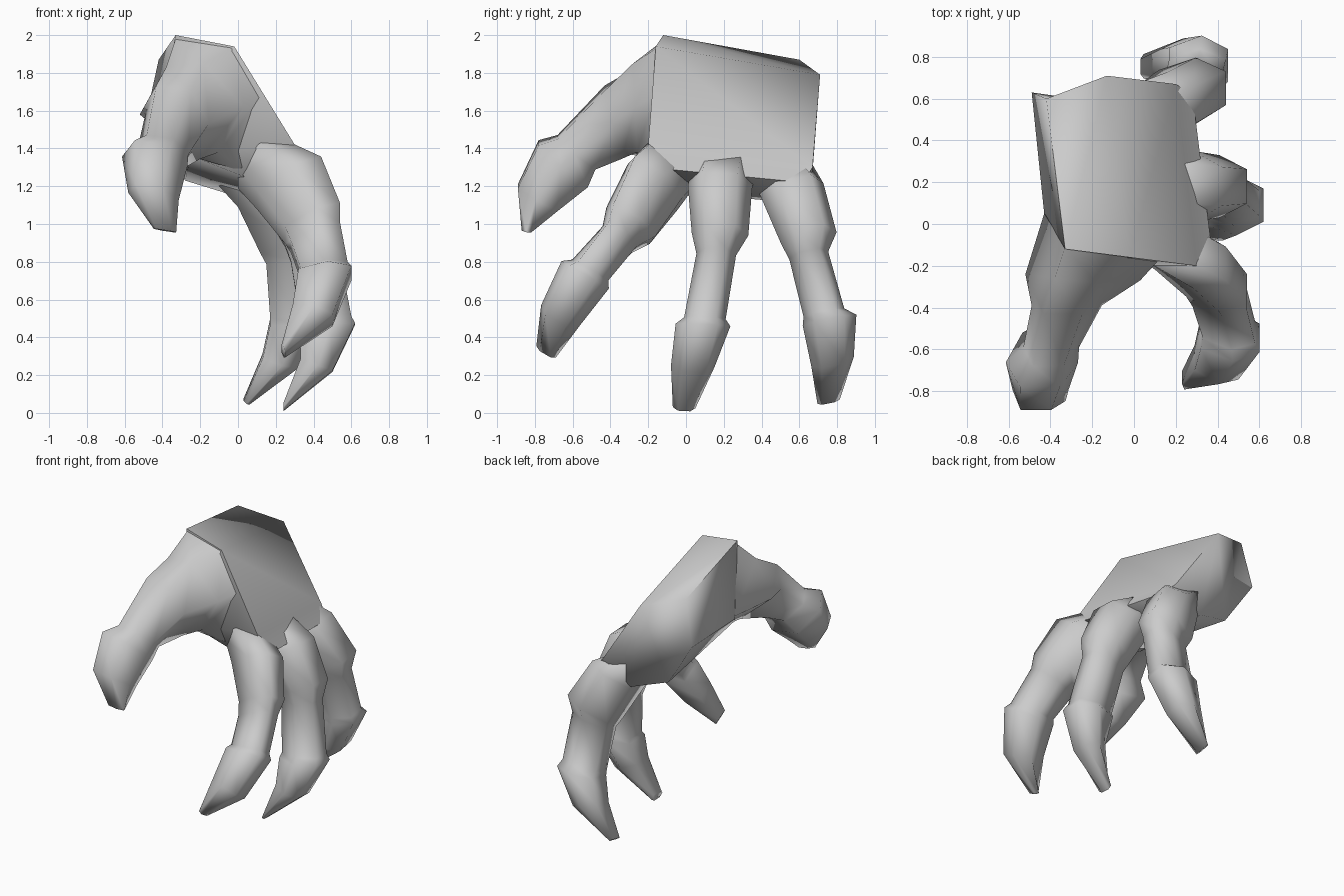
import bpy, bmesh
from mathutils import Vector


def loft(name, rings, angle=1.5):
    """Skin a list of equal-sized point rings and cap both ends."""
    bm = bmesh.new()
    vs = [[bm.verts.new(p) for p in ring] for ring in rings]
    n = len(vs[0])
    for a, b in zip(vs, vs[1:]):
        for i in range(n):
            j = (i + 1) % n
            bm.faces.new((a[i], a[j], b[j], b[i]))
    bm.faces.new(vs[0])
    bm.faces.new(vs[-1])
    bmesh.ops.recalc_face_normals(bm, faces=bm.faces)
    me = bpy.data.meshes.new(name)
    bm.to_mesh(me)
    bm.free()
    ob = bpy.data.objects.new(name, me)
    bpy.context.collection.objects.link(ob)
    bpy.ops.object.select_all(action='DESELECT')
    ob.select_set(True)
    bpy.context.view_layer.objects.active = ob
    bpy.ops.object.shade_smooth_by_angle(angle=angle)
    return ob


def digit(name, side, widths, sections, root=()):
    """Hexagonal sections given by a back point and an inner point."""
    side = Vector(side).normalized()
    rings = list(root)
    for w, (o, i) in zip(widths, sections):
        o, i = Vector(o), Vector(i)
        m = o * 0.55 + i * 0.45
        s = side * w
        rings.append([o - s * .55, o + s * .55, m + s, i + s * .6, i - s * .6, m - s])
    return loft(name, rings)


# palm: wrist end, middle, knuckle end, rounded finger rim
loft("palm", [
    [(-.33, -.12, 2.0), (-.42, .60, 1.87), (-.49, .63, 1.55), (-.43, .05, 1.52)],
    [(-.02, -.16, 1.94), (-.13, .71, 1.79), (-.28, .60, 1.23), (-.25, -.20, 1.36)],
    [(.30, -.20, 1.42), (.20, .67, 1.30), (-.02, .66, 1.15), (.06, -.16, 1.24)],
    [(.37, -.10, 1.29), (.28, .62, 1.22), (.06, .60, 1.11), (.12, -.08, 1.17)],
])

# three clawed fingers: base, root, knuckle bulge, thin segment, flared claw, tip
W = [.17, .17, .15, .105, .11, .145, .115, .06]

digit("index_finger", (0, .86, -.5), W, [
    ((.20, -.06, 1.42), (.00, -.06, 1.24)),
    ((.44, -.19, 1.31), (.10, -.13, 1.13)),
    ((.54, -.31, 1.07), (.25, -.27, .94)),
    ((.54, -.36, .98), (.28, -.34, .88)),
    ((.58, -.52, .77), (.33, -.49, .74)),
    ((.60, -.545, .74), (.32, -.52, .72)),
    ((.50, -.69, .49), (.29, -.64, .54)),
    ((.25, -.745, .31), (.23, -.735, .34)),
])

digit("middle_finger", (0, 1, -.05), W, [
    ((.20, .20, 1.38), (.00, .20, 1.20)),
    ((.42, .18, 1.27), (.12, .18, 1.10)),
    ((.54, .18, 1.00), (.25, .18, .88)),
    ((.53, .16, .87), (.28, .16, .80)),
    ((.60, .10, .51), (.33, .10, .49)),
    ((.62, .09, .47), (.33, .09, .46)),
    ((.50, .04, .22), (.33, .03, .28)),
    ((.24, -.01, .01), (.24, -.01, .05)),
])

digit("outer_finger", (0, .98, .2), W, [
    ((.08, .50, 1.34), (-.10, .50, 1.22)),
    ((.29, .57, 1.24), (.00, .55, 1.11)),
    ((.44, .65, .98), (.12, .65, .86)),
    ((.42, .65, .86), (.15, .65, .80)),
    ((.44, .73, .54), (.17, .73, .52)),
    ((.45, .76, .50), (.17, .76, .48)),
    ((.32, .78, .25), (.13, .77, .30)),
    ((.06, .755, .05), (.03, .755, .07)),
])

# thumb: fleshy root spreading from the palm side, knuckle, claw
digit("thumb", (1, 0, -.15), [.17, .135, .175, .135, .06], [
    ((-.34, -.43, 1.72), (-.30, -.34, 1.36)),
    ((-.41, -.68, 1.46), (-.38, -.48, 1.30)),
    ((-.45, -.78, 1.43), (-.43, -.52, 1.21)),
    ((-.47, -.89, 1.20), (-.42, -.68, 1.08)),
    ((-.40, -.87, .97), (-.37, -.82, .96)),
], root=[
    [(-.33, -.11, 1.98), (-.03, -.15, 1.935), (.13, -.16, 1.68),
     (.06, -.15, 1.27), (-.25, -.18, 1.36), (-.43, .05, 1.54)],
    [(-.38, -.26, 1.83), (-.18, -.28, 1.85), (.03, -.27, 1.62),
     (-.10, -.26, 1.38), (-.26, -.25, 1.36), (-.52, -.24, 1.58)],
])
